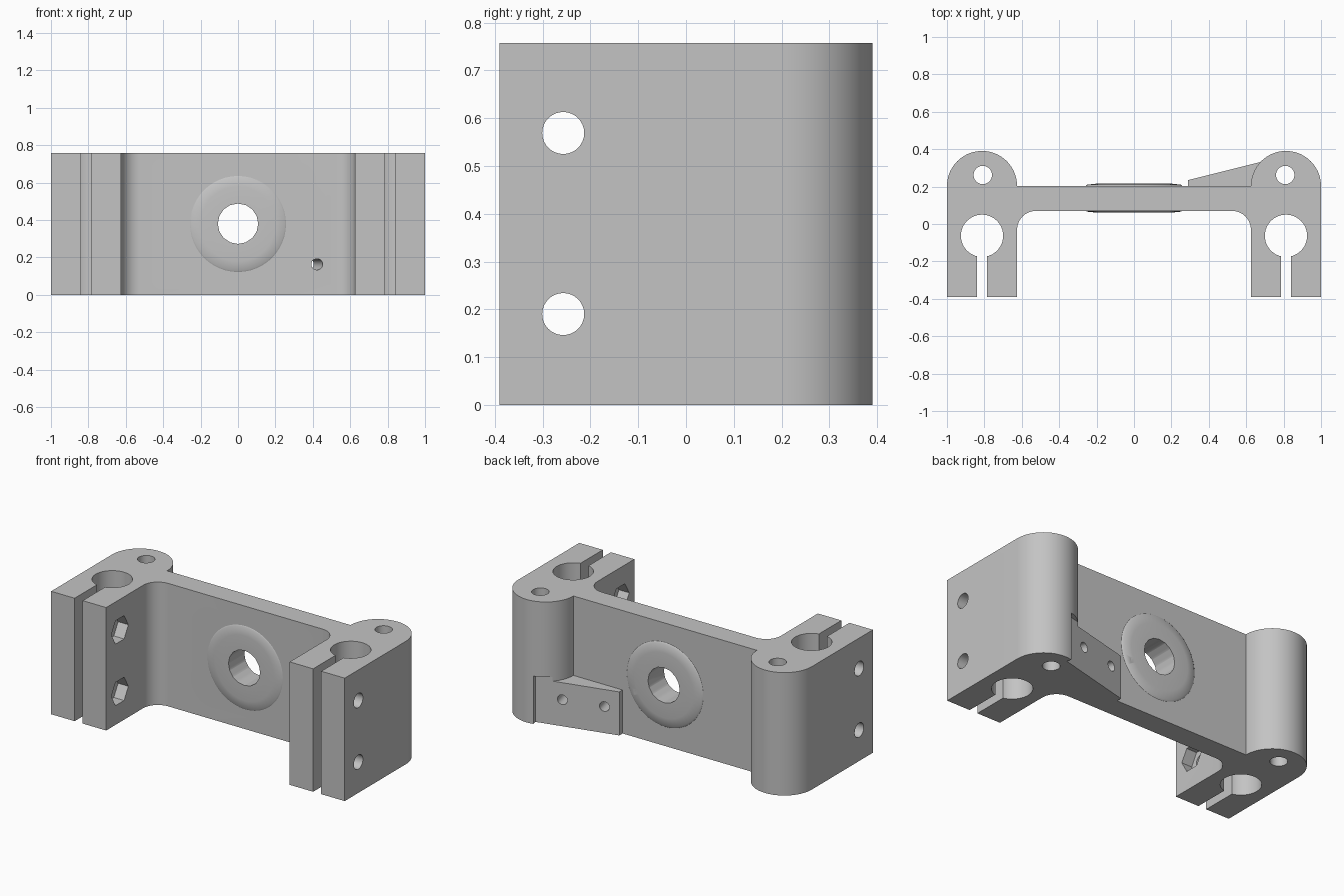
import bpy, bmesh
from math import pi, cos, sin, atan, radians
from mathutils import Vector

cube = bpy.data.objects.get("Cube")
if cube:
    bpy.data.objects.remove(cube, do_unlink=True)

HEIGHT = 0.757
POST_X = 0.8125      # centre line of each clamp
SLOPE = 0.25         # slope of the mounting pad
PAD_Z = 0.163

grey = bpy.data.materials.new("plain_grey")
grey.use_nodes = True
grey.diffuse_color = (0.55, 0.55, 0.55, 1)
grey.node_tree.nodes["Principled BSDF"].inputs["Base Color"].default_value = grey.diffuse_color


def link(name, bm):
    bmesh.ops.recalc_face_normals(bm, faces=bm.faces)
    mesh = bpy.data.meshes.new(name)
    bm.to_mesh(mesh)
    bm.free()
    mesh.materials.append(grey)
    obj = bpy.data.objects.new(name, mesh)
    bpy.context.scene.collection.objects.link(obj)
    return obj


def prism(name, outline, z0, z1):
    """Extrude an xy outline from z0 to z1."""
    bm = bmesh.new()
    face = bm.faces.new([bm.verts.new((x, y, z0)) for x, y in outline])
    geo = bmesh.ops.extrude_face_region(bm, geom=[face])["geom"]
    bmesh.ops.translate(bm, vec=(0, 0, z1 - z0),
                        verts=[v for v in geo if isinstance(v, bmesh.types.BMVert)])
    return link(name, bm)


def rod(name, centre, direction, radius, length, sides=32):
    """Cylinder or polygon bar centred on a point along a direction."""
    bm = bmesh.new()
    bmesh.ops.create_cone(bm, cap_ends=True, segments=sides, radius1=radius,
                          radius2=radius, depth=length)
    obj = link(name, bm)
    obj.rotation_mode = 'QUATERNION'
    obj.rotation_quaternion = Vector((0, 0, 1)).rotation_difference(Vector(direction))
    obj.location = centre
    return obj


def arc(cx, cy, r, start, end, steps):
    angles = [radians(start + (end - start) * i / steps) for i in range(steps + 1)]
    return [(cx + r * cos(a), cy + r * sin(a)) for a in angles]


def box_outline(x0, x1, y0, y1):
    return [(x0, y0), (x1, y0), (x1, y1), (x0, y1)]


def pad_point(x, out=0.0):
    """Point on the sloped pad plane, pushed outward along its normal."""
    a = atan(SLOPE)
    return (x - out * sin(a), 0.1625 + SLOPE * x + out * cos(a))


# Bracket outline: web, inner fillets and round-backed clamp blocks
half = arc(0.525, -0.03, 0.1, 90, 0, 12)
half += [(0.625, -0.39), (1, -0.39)]
half += arc(POST_X, 0.203, 0.1875, 0, 180, 36)
outline = half + [(-x, y) for x, y in reversed(half)]
body = prism("clamp_bracket", outline, 0, HEIGHT)

unions, cutters = [], []

# Low round hub on both sides of the web
bm = bmesh.new()
profile = [(0, 0.061), (0.2, 0.061), (0.25, 0.066), (0.265, 0.075),
           (0.265, 0.199), (0.25, 0.21), (0.2, 0.216), (0, 0.216)]
verts = [bm.verts.new((r, y, HEIGHT / 2)) for r, y in profile]
edges = [bm.edges.new(pair) for pair in zip(verts, verts[1:])]
bmesh.ops.spin(bm, geom=verts + edges, cent=(0, 0, HEIGHT / 2), axis=(0, 1, 0),
               angle=2 * pi, steps=48)
bmesh.ops.remove_doubles(bm, verts=bm.verts, dist=0.0001)
unions.append(link("hub", bm))

# Sloped pad beside one post, trimmed to its plane together with the post
unions.append(prism("sloped_pad", [(0.29, 0.15), (0.7, 0.15), pad_point(0.7, 0.02),
                                   (0.29, 0.28)], 0, 0.268))
cutters.append(prism("pad_trim", [pad_point(0.2), pad_point(0.776),
                                  pad_point(0.776, 0.2), pad_point(0.2, 0.2)], -0.1, 0.295))

# Hub bore
cutters.append(rod("hub_bore", (0, 0.14, 0.38), (0, 1, 0), 0.108, 0.5, 16))

# Pad screw holes, square to the slope
for x in (0.376, 0.62):
    px, py = pad_point(x)
    direction = Vector((-SLOPE, 1, 0)).normalized()
    cutters.append(rod("pad_hole", (px, py, PAD_Z), direction, 0.03, 0.46, 16))

# Clamp bores, slits, bolt holes and nut pockets
for s in (-1, 1):
    x = s * POST_X
    mid = HEIGHT / 2
    cutters.append(rod("shaft_bore", (x, -0.063, mid), (0, 0, 1), 0.113, 1, 48))
    cutters.append(rod("post_hole", (x - s * 0.004, 0.262, mid), (0, 0, 1), 0.049, 1))
    cutters.append(prism("slit", box_outline(x - 0.0275, x + 0.0275, -0.5, -0.1), -0.1, 0.9))
    for z in (0.19, 0.569):
        cutters.append(rod("bolt_hole", (x, -0.257, z), (1, 0, 0), 0.044, 0.6))
        cutters.append(rod("nut_pocket", (s * 0.625, -0.257, z), (1, 0, 0), 0.083, 0.14, 6))

# Combine everything into one solid
for operation, parts in (('UNION', unions), ('DIFFERENCE', cutters)):
    for part in parts:
        part.hide_render = True
        mod = body.modifiers.new(part.name, 'BOOLEAN')
        mod.operation = operation
        mod.solver = 'EXACT'
        mod.object = part
bpy.context.view_layer.update()
solid = bpy.data.meshes.new_from_object(
    body.evaluated_get(bpy.context.evaluated_depsgraph_get()))
body.modifiers.clear()
body.data = solid
for part in unions + cutters:
    bpy.data.objects.remove(part, do_unlink=True)
solid.materials.clear()
solid.materials.append(grey)
for poly in solid.polygons:
    poly.material_index = 0

bpy.ops.object.select_all(action='DESELECT')
body.select_set(True)
bpy.context.view_layer.objects.active = body
bpy.ops.object.shade_smooth_by_angle(angle=radians(30))
